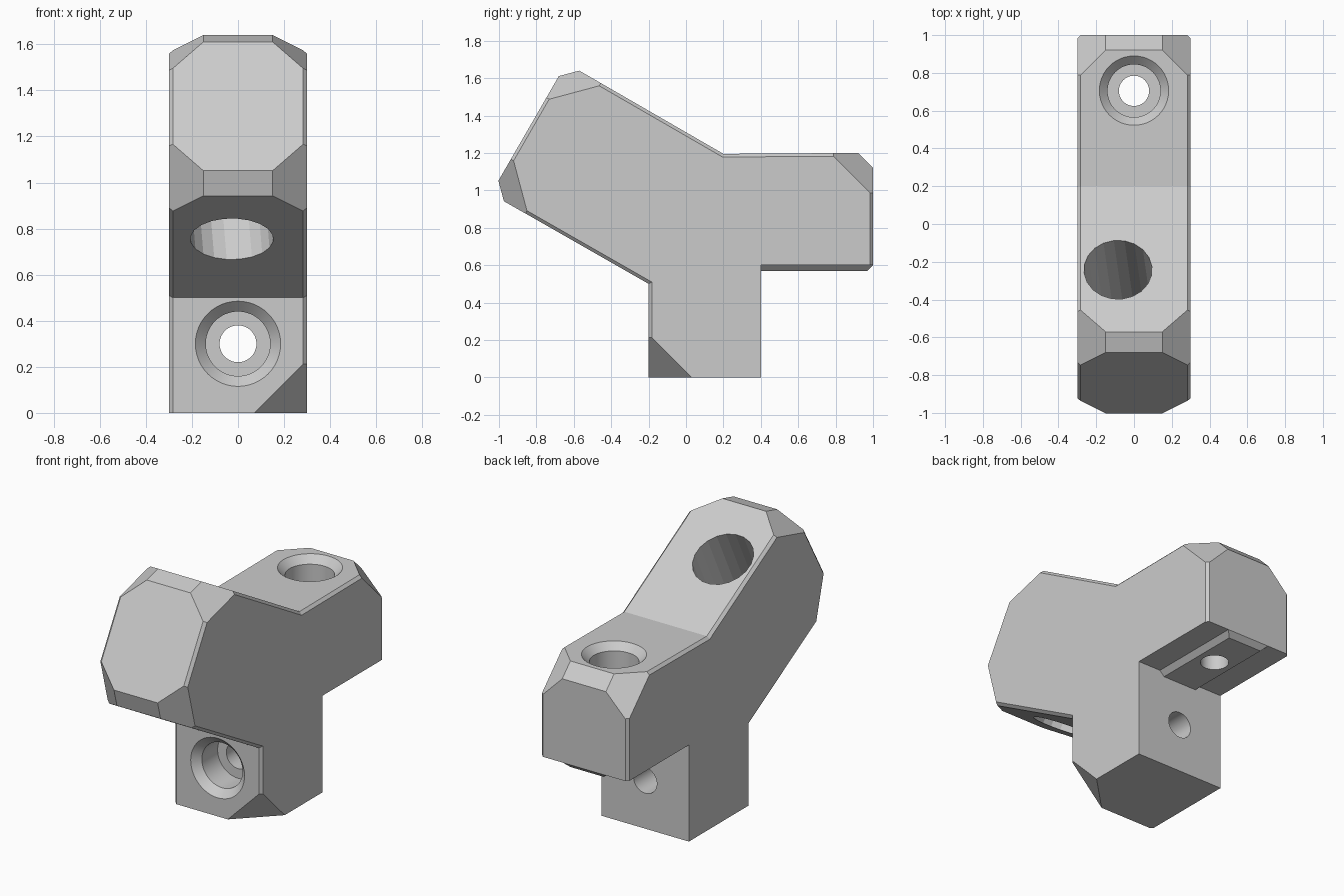
import bpy, bmesh, math
from mathutils import Vector

cube = bpy.data.objects.get("Cube")
if cube:
    bpy.data.objects.remove(cube, do_unlink=True)

HALF = 0.3         # half width of the bracket
CORNER = 0.23      # size of the cut corners
STRIP = 0.017      # fine edge chamfer
UP = Vector((0, 0.5, math.sqrt(0.75)))       # normal of the sloped arm
OUT = Vector((0, -math.sqrt(0.75), 0.5))     # direction of the sloped arm

grey = bpy.data.materials.new("plain grey")
grey.use_nodes = True
grey.diffuse_color = (0.6, 0.6, 0.6, 1)
grey.node_tree.nodes["Principled BSDF"].inputs["Base Color"].default_value = (0.6, 0.6, 0.6, 1)


def make_object(name, bm):
    bmesh.ops.recalc_face_normals(bm, faces=bm.faces[:])
    mesh = bpy.data.meshes.new(name)
    bm.to_mesh(mesh)
    bm.free()
    mesh.materials.append(grey)
    obj = bpy.data.objects.new(name, mesh)
    bpy.context.collection.objects.link(obj)
    return obj


def round_cutter(rings, origin, direction, sides):
    """Stack of (depth, radius) rings along a direction."""
    bm = bmesh.new()
    turn = Vector(direction).to_track_quat('Z', 'Y')
    loops = []
    for depth, radius in rings:
        loops.append([bm.verts.new(Vector(origin) + turn @ Vector(
            (radius * math.cos(math.tau * i / sides),
             radius * math.sin(math.tau * i / sides), depth))) for i in range(sides)])
    for a, b in zip(loops, loops[1:]):
        for i in range(sides):
            j = (i + 1) % sides
            bm.faces.new((a[i], a[j], b[j], b[i]))
    bm.faces.new(loops[0][::-1])
    bm.faces.new(loops[-1])
    cutter = make_object("hole_cutter", bm)
    cutter.hide_render = True
    return cutter


def cut_holes(obj, cutters):
    for cutter in cutters:
        mod = obj.modifiers.new("hole", 'BOOLEAN')
        mod.operation = 'DIFFERENCE'
        mod.solver = 'EXACT'
        mod.object = cutter
    bpy.context.view_layer.update()
    graph = bpy.context.evaluated_depsgraph_get()
    mesh = bpy.data.meshes.new_from_object(obj.evaluated_get(graph))
    obj.modifiers.clear()
    obj.data = mesh


def slice_corner(bm, point, normal):
    geom = bm.verts[:] + bm.edges[:] + bm.faces[:]
    cut = bmesh.ops.bisect_plane(bm, geom=geom, plane_co=point, plane_no=normal,
                                 clear_outer=True)["geom_cut"]
    bmesh.ops.holes_fill(bm, edges=[e for e in cut if isinstance(e, bmesh.types.BMEdge)])


# Bracket body: side profile, starting at the front bottom of the leg
tip_top = Vector((0, -0.64, 1.68))
tip_low = tip_top - UP * 0.806
end_top = Vector((0, 1.0, 1.2))
c = 0.08
profile = [Vector((0, -0.2, 0)), Vector((0, -0.2, 0.5)),
           tip_low - OUT * c, tip_low + UP * c, tip_top - UP * c, tip_top - OUT * c,
           Vector((0, 0.2, 1.195)), Vector((0, 1 - c, 1.2)), Vector((0, 1, 1.2 - c)),
           Vector((0, 1, 0.6)), Vector((0, 0.4, 0.6)), Vector((0, 0.4, 0))]
bm = bmesh.new()
side = Vector((HALF, 0, 0))
right = [bm.verts.new(p + side) for p in profile]
left = [bm.verts.new(p - side) for p in profile]
bm.faces.new(right)
bm.faces.new(left[::-1])
for i in range(len(profile)):
    j = (i + 1) % len(profile)
    bm.faces.new((right[i], left[i], left[j], right[j]))
bmesh.ops.recalc_face_normals(bm, faces=bm.faces[:])

# Fine chamfer along the outline, except under the back arm and round the leg base
rim = [bm.edges.get((loop[i], loop[i + 1])) for loop in (right, left) for i in range(9)]
bmesh.ops.bevel(bm, geom=rim, offset=STRIP, offset_type='OFFSET', segments=1,
                affect='EDGES', clamp_overlap=False)

# Cut corners on both arm tips and one on the leg
back, top = Vector((0, 1, 0)), Vector((0, 0, 1))
corners = [(tip_top, OUT + UP, s) for s in (1, -1)]
corners += [(tip_low, OUT - UP, s) for s in (1, -1)]
corners += [(end_top, back + top, s) for s in (1, -1)]
corners += [(profile[0], -back - top, 1)]
for point, slope, s in corners:
    normal = (slope + Vector((s, 0, 0))).normalized()
    corner = point + side * s
    slice_corner(bm, corner - normal * CORNER / math.sqrt(3), normal)
body = make_object("bracket_body", bm)

# Locating tongue under the back arm
bm = bmesh.new()
base = [bm.verts.new(v) for v in ((-0.145, 0.4, 0.6), (0.145, 0.4, 0.6),
                                  (0.145, 1, 0.6), (-0.145, 1, 0.6))]
foot = [bm.verts.new(v) for v in ((-0.115, 0.4, 0.57), (0.115, 0.4, 0.57),
                                  (0.115, 0.97, 0.57), (-0.115, 0.97, 0.57))]
bm.faces.new(base)
bm.faces.new(foot)
for i in range(4):
    j = (i + 1) % 4
    bm.faces.new((base[i], base[j], foot[j], foot[i]))
tongue = make_object("locating_tongue", bm)

# Countersunk screw holes and the tilted rod hole through the sloped arm
screw = [(-0.01, 0.195), (0.045, 0.14), (0.2, 0.14), (0.2, 0.08), (0.9, 0.08)]
arm_screw = round_cutter(screw, (0, 0.705, 1.2), (0, 0, -1), 48)
leg_screw = round_cutter(screw, (0, -0.2, 0.3), (0, 1, 0), 48)
rod_top, rod_low = Vector((-0.085, -0.24, 1.454)), Vector((-0.027, -0.645, 0.757))
rod = round_cutter([(-0.2, 0.18), (1.0, 0.18)], rod_top, rod_low - rod_top, 20)
cut_holes(body, [arm_screw, leg_screw, rod])
cut_holes(tongue, [arm_screw])
for cutter in (arm_screw, leg_screw, rod):
    bpy.data.objects.remove(cutter, do_unlink=True)

# Smooth bores, crisp edges
for obj in (body, tongue):
    bpy.ops.object.select_all(action='DESELECT')
    obj.select_set(True)
    bpy.context.view_layer.objects.active = obj
    bpy.ops.object.shade_smooth_by_angle(angle=math.radians(12))
